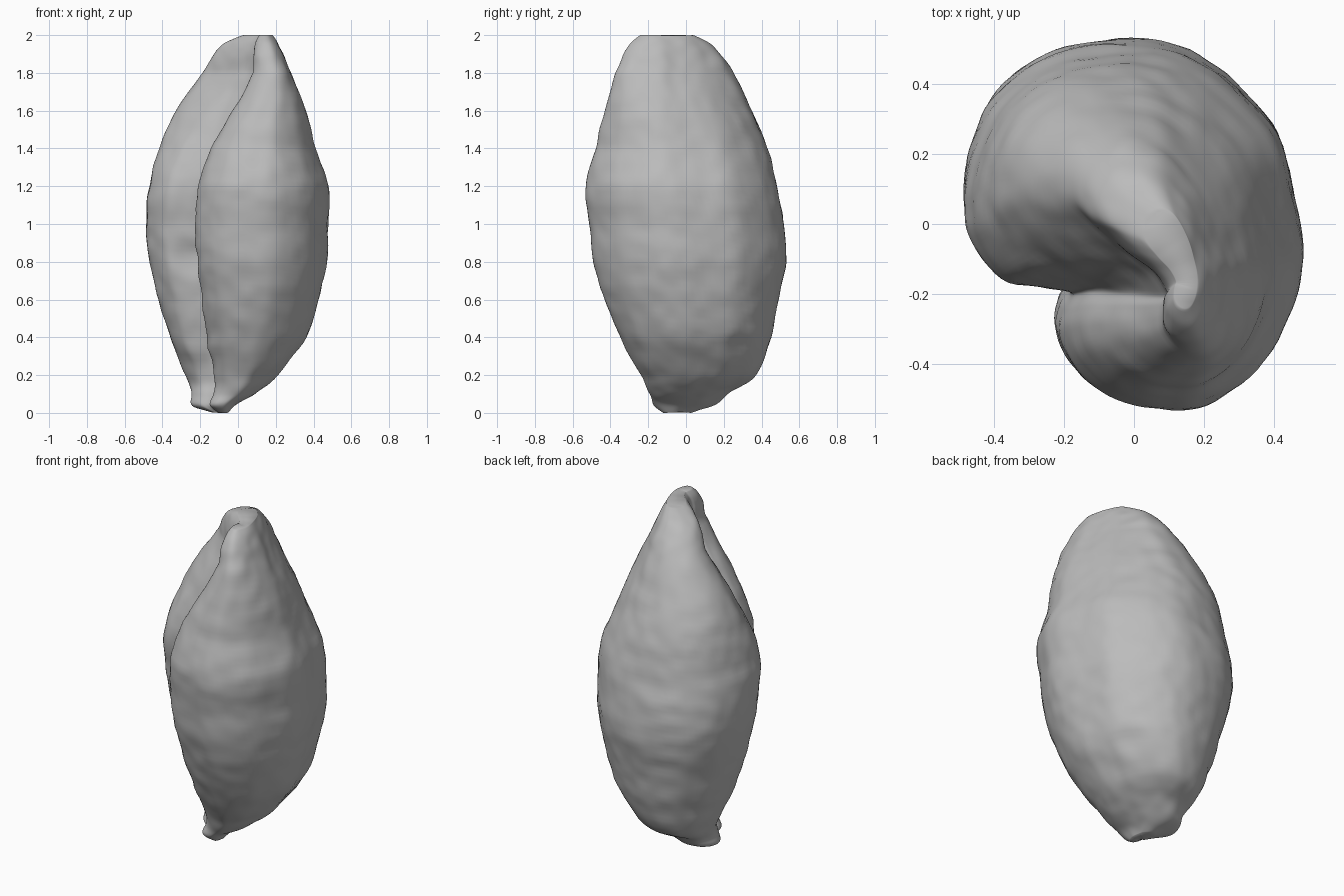
import bpy
import bmesh
from mathutils import Vector, noise

default_cube = bpy.data.objects.get("Cube")
if default_cube:
    bpy.data.objects.remove(default_cube, do_unlink=True)

# Bean-shaped section of the swollen middle, starting in the fold
MIDDLE = [(-.19, -.18), (-.26, -.17), (-.38, -.14), (-.46, -.03), (-.48, .08),
          (-.46, .22), (-.4, .36), (-.27, .48), (-.1, .53), (.08, .53),
          (.24, .45), (.4, .28), (.45, .1), (.48, -.08), (.45, -.23),
          (.35, -.41), (.2, -.52), (.07, -.53), (-.08, -.49), (-.18, -.4),
          (-.22, -.3), (-.21, -.23)]

# Slim curved section near the crest, matching point for point
CREST = [(.1, -.2), (.05, -.13), (-.04, -.06), (-.12, .01), (-.17, .07),
         (-.18, .14), (-.14, .21), (-.08, .24), (0, .25), (.08, .22),
         (.15, .15), (.21, .06), (.25, -.04), (.28, -.14), (.28, -.23),
         (.26, -.31), (.22, -.36), (.17, -.37), (.12, -.35), (.09, -.31),
         (.085, -.27), (.09, -.23)]

# Height, then x and y limits of the body at that height
LEVELS = [(0, -.14, -.05, -.12, .03), (.04, -.24, -.01, -.17, .15),
          (.1, -.25, .09, -.19, .22), (.2, -.28, .21, -.24, .37),
          (.4, -.36, .36, -.35, .45), (.6, -.42, .43, -.43, .49),
          (.8, -.47, .47, -.49, .53), (1, -.49, .48, -.51, .52),
          (1.2, -.47, .48, -.53, .48), (1.4, -.42, .41, -.48, .43),
          (1.6, -.33, .36, -.43, .35), (1.8, -.19, .28, -.37, .25),
          (1.9, -.13, .24, -.33, .18), (1.96, -.07, .21, -.29, .12),
          (2, .03, .18, -.24, .04)]

# Local hollows: centre, radius, depth
HOLLOWS = [((-.25, -.17, .82), .13, .03), ((.28, .3, .33), .13, .015)]


def smooth_path(points, steps, closed):
    """Catmull-Rom interpolation through points of any dimension."""
    count = len(points)

    def pick(index):
        index = index % count if closed else min(max(index, 0), count - 1)
        return Vector(points[index])

    result = []
    for i in range(count if closed else count - 1):
        a, b, c, d = (pick(i + k) for k in (-1, 0, 1, 2))
        for s in range(steps):
            t = s / steps
            result.append((b * 2 + (c - a) * t
                           + (a * 2 - b * 5 + c * 4 - d) * t ** 2
                           + (b * 3 - a - c * 3 + d) * t ** 3) / 2)
    if not closed:
        result.append(pick(count - 1))
    return result


def normalised(outline):
    """Fit an outline into the unit square."""
    low = [min(p[k] for p in outline) for k in (0, 1)]
    high = [max(p[k] for p in outline) for k in (0, 1)]
    return [Vector(((p[0] - low[0]) / (high[0] - low[0]),
                    (p[1] - low[1]) / (high[1] - low[1]))) for p in outline]


def crest_weight(z):
    """How far the section has turned from a bean into a slim crest."""
    upper = min(max((z - 1.15) / .65, 0), 1) ** 1.6
    lower = max(.45 - z * 1.3, 0)
    return max(upper, lower)


def surface_offset(co):
    """Irregular growth wrinkles and broad lumps."""
    wrinkle = noise.noise(Vector((co.x * 4, co.y * 4, co.z * 11)))
    lump = noise.noise(co * 5 + Vector((3, 1, 7)))
    fine = noise.noise(co * 13)
    offset = wrinkle * .005 + lump * .004 + fine * .005
    for centre, radius, depth in HOLLOWS:
        distance = (co - Vector(centre)).length / radius
        offset -= depth * max(1 - distance ** 2, 0) ** 2
    return offset


# Loft the folded body through its sections
middle = normalised(smooth_path(MIDDLE, 6, True))
crest = normalised(smooth_path(CREST, 6, True))
bm = bmesh.new()
rings = []
for z, x_min, x_max, y_min, y_max in smooth_path(LEVELS, 7, False):
    weight = crest_weight(z)
    section = normalised([m.lerp(c, weight) for m, c in zip(middle, crest)])
    rings.append([bm.verts.new((x_min + p.x * (x_max - x_min),
                                y_min + p.y * (y_max - y_min), z))
                  for p in section])
for lower, upper in zip(rings, rings[1:]):
    for i in range(len(lower)):
        j = (i + 1) % len(lower)
        bm.faces.new((lower[i], lower[j], upper[j], upper[i]))
caps = [bm.faces.new(rings[0]), bm.faces.new(rings[-1])]
bmesh.ops.triangulate(bm, faces=caps)
bmesh.ops.recalc_face_normals(bm, faces=bm.faces)

# Wrinkle the surface, keeping the overall height
bm.normal_update()
moves = [(v, v.normal * surface_offset(v.co)) for v in bm.verts]
for vert, move in moves:
    vert.co += move
    vert.co.z = min(max(vert.co.z, 0), 2)

mesh = bpy.data.meshes.new("folded_shell")
bm.to_mesh(mesh)
bm.free()
shell = bpy.data.objects.new("folded_shell", mesh)
bpy.context.collection.objects.link(shell)

# Single matte grey
grey = bpy.data.materials.new("matte_grey")
grey.use_nodes = True
colour = (.5, .5, .5, 1)
grey.diffuse_color = colour
grey.node_tree.nodes["Principled BSDF"].inputs["Base Color"].default_value = colour
mesh.materials.append(grey)

bpy.context.view_layer.objects.active = shell
shell.select_set(True)
bpy.ops.object.shade_smooth()
